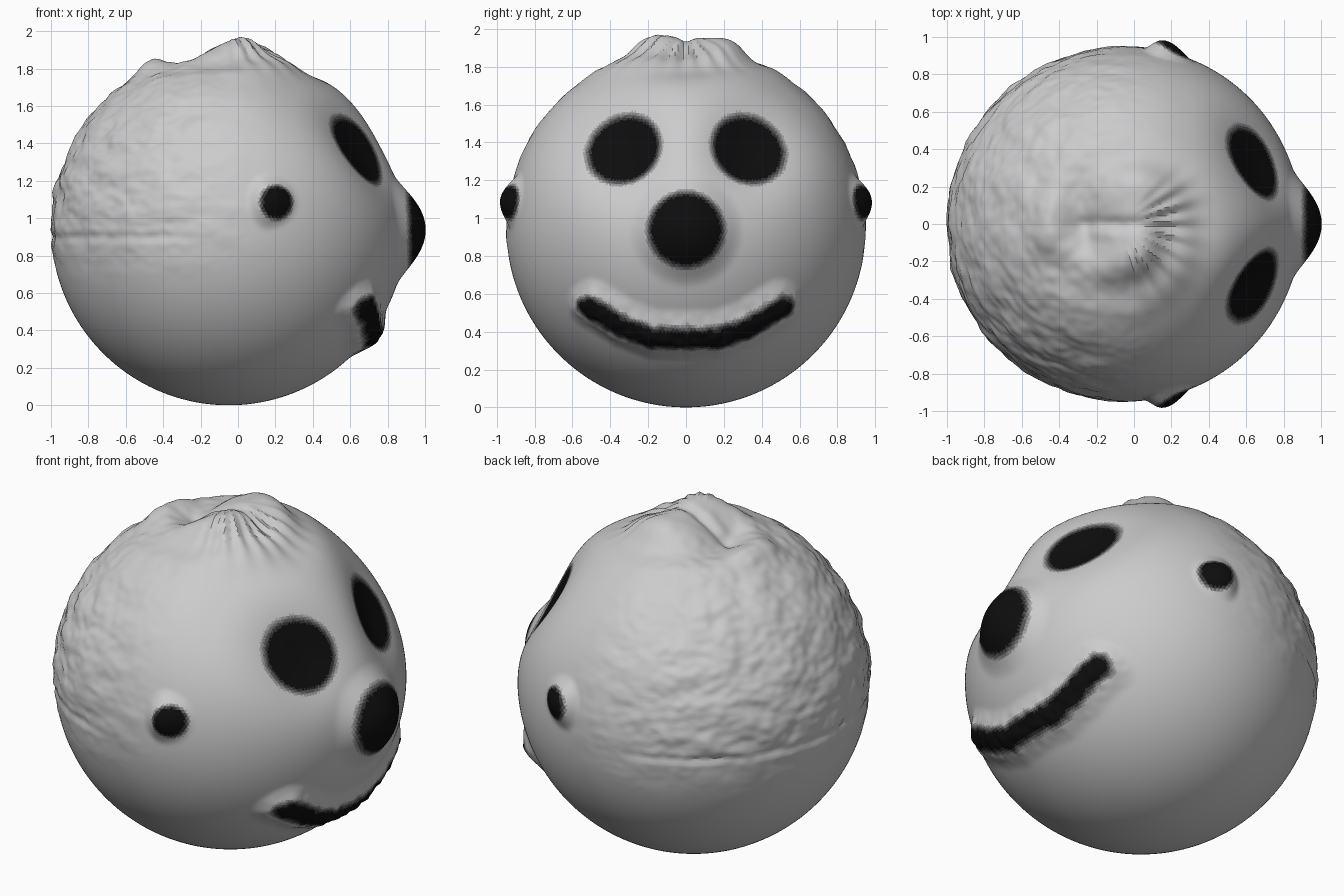
import bpy, bmesh, math
from mathutils import Vector, noise

if "Cube" in bpy.data.objects:
    bpy.data.objects.remove(bpy.data.objects["Cube"])

R, C = 0.95, Vector((-0.05, 0, 0.95))
EYE, NOSE, EAR = (0.35, 1.39), (0.0, 0.94), (0.2, 1.08)
MOUTH = [(0, 0.385), (0.17, 0.385), (0.32, 0.44), (0.5, 0.55)]


def step(a, b, t):
    t = min(1, max(0, (t - a) / (b - a)))
    return t * t * (3 - 2 * t)


def gauss(d, s):
    return math.exp(-(d / s) ** 2 / 2)


def bump(d, r):
    return max(0, 1 - (d / r) ** 2) ** 2


def mouth_dist(y, z):
    p, best = Vector((abs(y), z)), 9
    for a, b in zip(MOUTH, MOUTH[1:]):
        a, b = Vector(a), Vector(b)
        t = min(1, max(0, (p - a).dot(b - a) / (b - a).length_squared))
        best = min(best, (p - a - t * (b - a)).length)
    return best


def sculpt(p):
    x, y, z = p
    h = 0
    # face: sunken eyes, raised nose and mouth
    if x > 0:
        k = step(0, 0.3, x)
        for s in (-1, 1):
            h -= 0.105 * k * gauss(math.hypot(y - s * EYE[0], z - EYE[1]), 0.18)
        h += 0.105 * k * bump(math.hypot(y, z - NOSE[1]), 0.31)
        md = mouth_dist(y, z)
        h += k * bump(md, 0.14) * (0.05 + 0.012 * noise.noise(p * 22))
    # ears
    if abs(y) > 0.6:
        h += 0.065 * bump(math.hypot((x - 0.15) * (1.5 if x < 0.15 else 0.9), z - 1.09), 0.16)
    # swirled, pinched crown
    if z > 1.2:
        k = step(1.3, 1.75, z)
        r, a = math.hypot(x + 0.08, y), math.atan2(y, x + 0.08)
        for s in (-1, 1):
            h += 0.07 * k * gauss(math.hypot(x - 0.02, y - s * 0.15), 0.11)
        h -= 0.065 * k * gauss(math.hypot(x + 0.29, y * 0.7), 0.09)
        h += 0.045 * k * gauss(math.hypot(x + 0.44, y * 0.6), 0.07)
        h -= 0.03 * k * gauss(y, 0.025) * gauss(x + 0.1, 0.15)
        h -= 0.03 * k * gauss(math.hypot(x - 0.3, y), 0.12)
        h += 0.012 * k * math.sin(2 * a + 22 * r) * gauss(r - 0.3, 0.14)
        h += 0.009 * k * math.sin(24 * a) * gauss(r - 0.28, 0.1) * step(0.2, 0.8, math.cos(a + 0.35))
    # rough back with a shallow band
    k = step(0.25, -0.5, x) * step(0.6, 1.1, z)
    h += k * 0.016 * noise.noise(Vector((x * 6, y * 6, z * 10)))
    h += k * 0.008 * noise.noise(Vector((x * 16, y * 16, z * 26)))
    h -= 0.010 * bump(z - 0.9, 0.035) * step(-0.1, -0.5, x)
    return h


def paint(p):
    x, y, z = p
    v = 0
    if x > 0.3:
        u, w = abs(y) - EYE[0], z - EYE[1]
        e = math.hypot((u + w * 0.15) / 1.05, w)
        v = max(v, step(0.235, 0.165, e))
        v = max(v, step(0.235, 0.165, math.hypot(y, z - NOSE[1])))
        v = max(v, step(0.085, 0.03, mouth_dist(y, z) + 0.012 * noise.noise(p * 25)))
    if abs(y) > 0.6:
        v = max(v, step(0.11, 0.075, math.hypot(x - EAR[0], z - EAR[1])))
    return v


# dense sphere, sculpted along its normals
bm = bmesh.new()
bmesh.ops.create_icosphere(bm, subdivisions=7, radius=1)
base = {}
for v in bm.verts:
    n = v.co.normalized()
    p = C + n * R
    base[v] = p
    v.co = p + n * sculpt(p)

# painted features fade from grey to black
LEVELS = 8
for f in bm.faces:
    f.material_index = round(LEVELS * sum(paint(base[v]) for v in f.verts) / 3)
    f.smooth = True
mesh = bpy.data.meshes.new("head")
bm.to_mesh(mesh)
bm.free()
for i in range(LEVELS + 1):
    m = bpy.data.materials.new("shade_%d" % i)
    c = 0.8 * (1 - i / LEVELS) ** 1.6 + 0.004
    m.diffuse_color = (c, c, c, 1)
    m.use_nodes = True
    m.node_tree.nodes["Principled BSDF"].inputs["Base Color"].default_value = m.diffuse_color
    mesh.materials.append(m)
head = bpy.data.objects.new("head", mesh)
bpy.context.collection.objects.link(head)
bpy.context.view_layer.objects.active = head
head.select_set(True)
bpy.ops.object.shade_smooth_by_angle(angle=math.radians(30))
